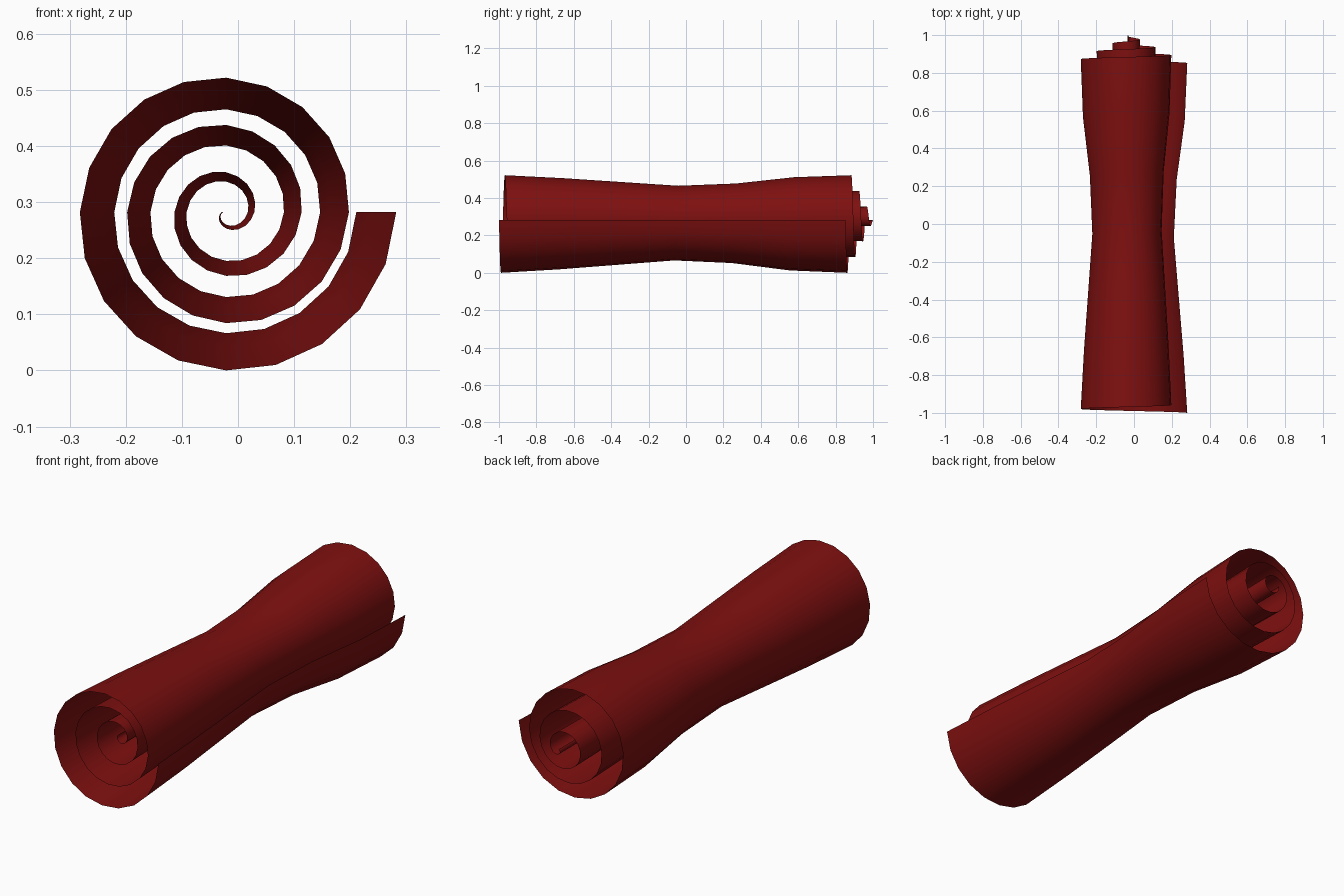
import bpy
import bmesh
import math

cube = bpy.data.objects.get("Cube")
if cube:
    bpy.data.objects.remove(cube, do_unlink=True)

# Sheet dimensions
TURNS = 3.5
STEPS = 70                      # 20 facets per turn
CENTRE_X, CENTRE_Z = -0.021, 0.282
INNER_R, OUTER_R = 0.008, 0.303
LENGTH = 1.853
SLIDE = 0.147                   # lengthwise drift from core to outer edge
WAIST = [1.0, 0.935, 0.85, 0.765, 0.815, 0.955, 1.0]  # radius factor, front to back

red = bpy.data.materials.new("deep red")
red.use_nodes = True
colour = (0.21, 0.005, 0.005, 1.0)
red.diffuse_color = colour
red.node_tree.nodes["Principled BSDF"].inputs["Base Color"].default_value = colour


def sheet_point(t, row):
    """Point on the rolled sheet: t runs from core to outer edge."""
    angle = math.pi + t * TURNS * math.tau
    radius = (INNER_R + (OUTER_R - INNER_R) * t) * WAIST[row]
    y = -1 + SLIDE * (1 - t) + LENGTH * row / (len(WAIST) - 1)
    return (CENTRE_X + radius * math.cos(angle), y,
            CENTRE_Z + radius * math.sin(angle))


# Rolled sheet: one spiral strip lofted along its length
bm = bmesh.new()
columns = [[bm.verts.new(sheet_point(i / STEPS, row)) for row in range(len(WAIST))]
           for i in range(STEPS + 1)]
for a, b in zip(columns, columns[1:]):
    for row in range(len(WAIST) - 1):
        face = bm.faces.new((a[row], b[row], b[row + 1], a[row + 1]))
        face.smooth = True

# Turn every face outward from the roll's axis
bm.normal_update()
inward = [f for f in bm.faces
          if f.normal.x * (f.calc_center_median().x - CENTRE_X)
          + f.normal.z * (f.calc_center_median().z - CENTRE_Z) < 0]
bmesh.ops.reverse_faces(bm, faces=inward)

mesh = bpy.data.meshes.new("rolled_sheet")
bm.to_mesh(mesh)
bm.free()
mesh.materials.append(red)
roll = bpy.data.objects.new("rolled_sheet", mesh)
bpy.context.collection.objects.link(roll)
